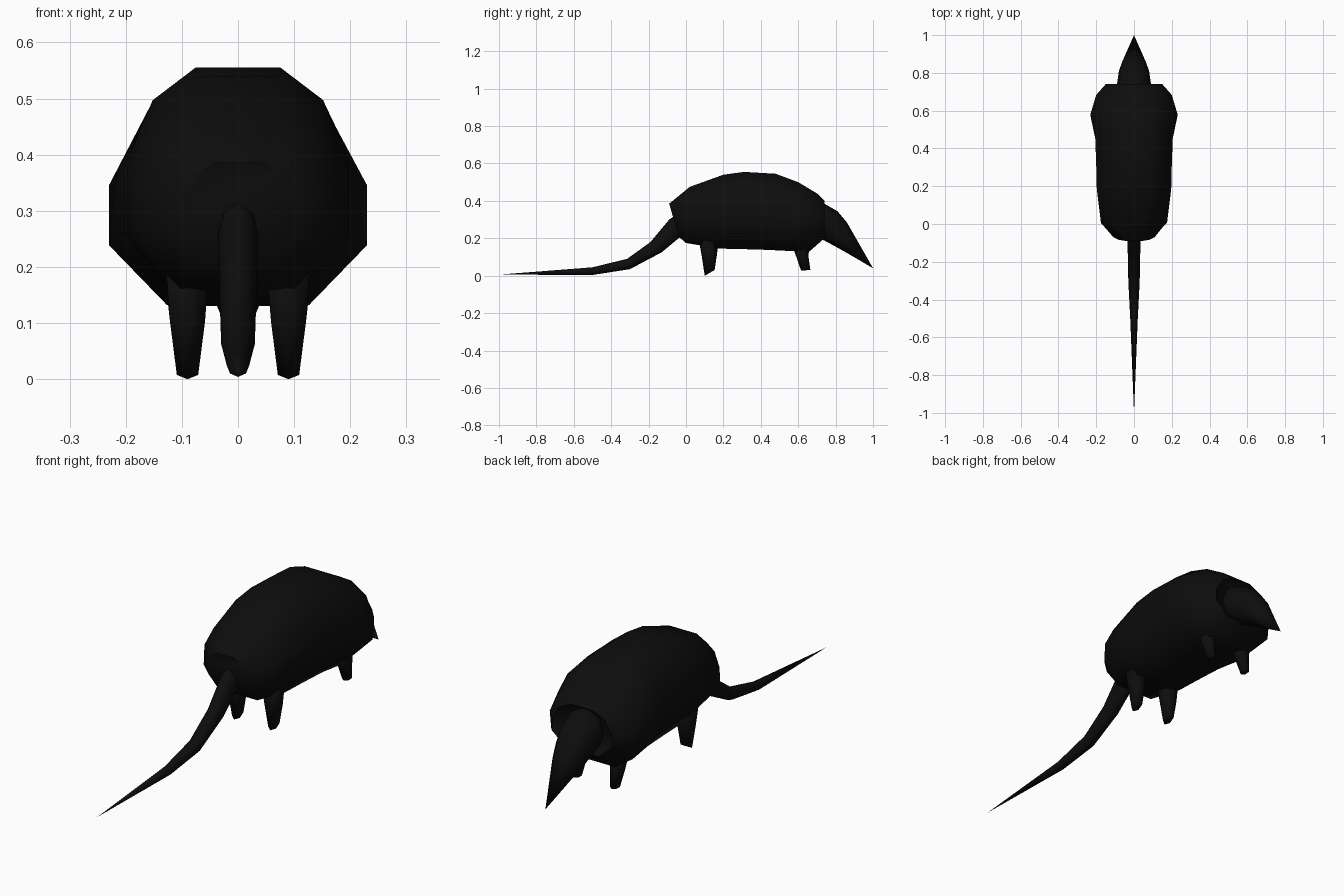
import bpy, bmesh, math
from mathutils import Vector

if "Cube" in bpy.data.objects:
    bpy.data.objects.remove(bpy.data.objects["Cube"])

black = bpy.data.materials.new("soft black")
black.use_nodes = True
colour = (0.004, 0.004, 0.004, 1)
black.diffuse_color = colour
black.node_tree.nodes["Principled BSDF"].inputs["Base Color"].default_value = colour

# Cross-sections in a -1..1 square
half = [(0.55, -1), (1, -0.42), (1, 0.16), (0.76, 0.72), (0.38, 1)]
shell_shape = half + [(-x, z) for x, z in reversed(half)]


def polygon(sides):
    turn = [math.tau * i / sides - math.pi / 2 for i in range(sides)]
    return [(math.cos(t), math.sin(t)) for t in turn]


def loft(name, shape, sections, x=0, angle=180):
    """Skin sections of (half width, low (y, z), high (y, z)); zero width is a tip."""
    bm = bmesh.new()
    rings = []
    for width, low, high in sections:
        a, b = Vector((x, *low)), Vector((x, *high))
        centre, up = (a + b) / 2, (b - a) / 2
        if width == 0:
            rings.append([bm.verts.new(centre)])
            continue
        rings.append([bm.verts.new(centre + Vector((width * u, 0, 0)) + up * v)
                      for u, v in shape])
    n = len(shape)
    for r, s in zip(rings, rings[1:]):
        for i in range(n):
            j = (i + 1) % n
            if len(s) == 1:
                bm.faces.new((r[i], r[j], s[0]))
            else:
                bm.faces.new((r[i], r[j], s[j], s[i]))
    for end in (rings[0], rings[-1]):
        if len(end) > 1:
            bm.faces.new(end)
    bmesh.ops.recalc_face_normals(bm, faces=bm.faces)
    mesh = bpy.data.meshes.new(name)
    bm.to_mesh(mesh)
    bm.free()
    mesh.materials.append(black)
    obj = bpy.data.objects.new(name, mesh)
    bpy.context.collection.objects.link(obj)
    bpy.ops.object.select_all(action='DESELECT')
    obj.select_set(True)
    bpy.context.view_layer.objects.active = obj
    bpy.ops.object.shade_smooth_by_angle(angle=math.radians(angle))
    return obj


# Domed shell, rear to neck, with a shallow recess around the neck
loft("shell_body", shell_shape, [
    (0.11, (-0.04, 0.21), (-0.09, 0.385)),
    (0.175, (0.0, 0.175), (0.02, 0.475)),
    (0.197, (0.18, 0.145), (0.20, 0.54)),
    (0.20, (0.31, 0.142), (0.31, 0.555)),
    (0.205, (0.44, 0.138), (0.48, 0.545)),
    (0.23, (0.56, 0.132), (0.60, 0.50)),
    (0.20, (0.66, 0.13), (0.70, 0.44)),
    (0.15, (0.74, 0.20), (0.74, 0.40)),
    (0.11, (0.71, 0.21), (0.71, 0.38)),
], angle=60)

# Tapered head with pointed snout
loft("head", polygon(8), [
    (0.09, (0.68, 0.21), (0.68, 0.39)),
    (0.09, (0.74, 0.188), (0.74, 0.385)),
    (0.08, (0.81, 0.15), (0.81, 0.345)),
    (0.062, (0.86, 0.122), (0.86, 0.285)),
    (0, (1.0, 0.04), (1.0, 0.04)),
])

# Tail dropping to the ground
loft("tail", polygon(8), [
    (0.038, (0.0, 0.22), (-0.03, 0.34)),
    (0.036, (-0.04, 0.20), (-0.09, 0.30)),
    (0.033, (-0.13, 0.125), (-0.19, 0.18)),
    (0.03, (-0.30, 0.035), (-0.315, 0.09)),
    (0.02, (-0.50, 0.004), (-0.50, 0.045)),
    (0, (-1.0, 0.006), (-1.0, 0.006)),
])

# Short legs, one pair at each end
for side, x in (("left", 1), ("right", -1)):
    loft("tail_end_leg_" + side, polygon(6), [
        (0.045, (0.065, 0.21), (0.175, 0.19)),
        (0.036, (0.085, 0.10), (0.165, 0.11)),
        (0.022, (0.10, 0.0), (0.153, 0.03)),
    ], x * 0.09)
    loft("head_end_leg_" + side, polygon(6), [
        (0.04, (0.56, 0.18), (0.66, 0.18)),
        (0.03, (0.59, 0.10), (0.655, 0.10)),
        (0.018, (0.615, 0.028), (0.665, 0.03)),
    ], x * 0.095)
